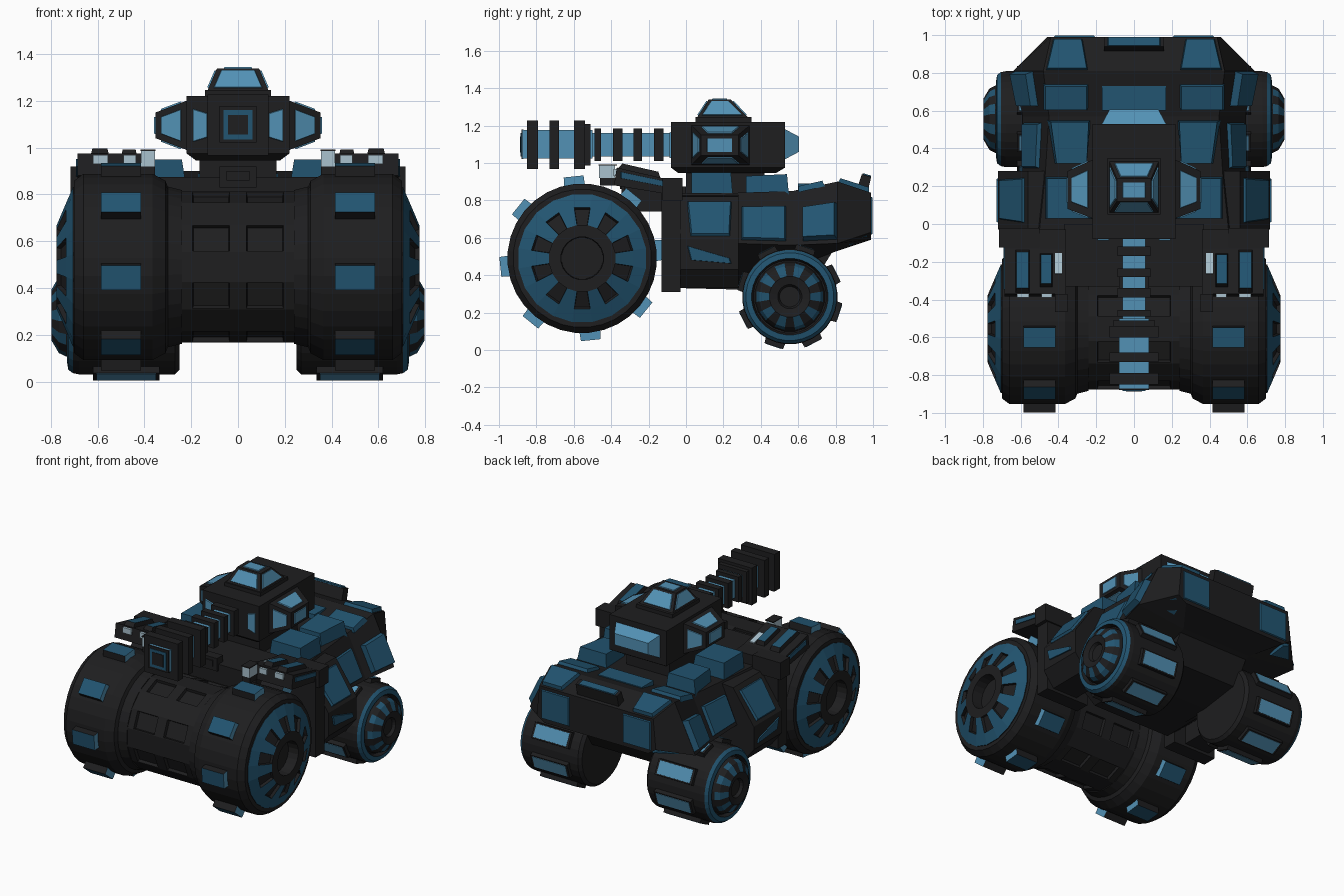
import bpy, bmesh, math
from mathutils import Vector as V

if "Cube" in bpy.data.objects:
    bpy.data.objects.remove(bpy.data.objects["Cube"])

MATS = []
for n, c in (("black", (.013, .013, .014)), ("deep_blue", (.016, .09, .165)),
             ("light_blue", (.085, .285, .46)), ("pale_grey", (.4, .54, .62))):
    m = bpy.data.materials.new(n)
    m.diffuse_color = (*c, 1)
    m.use_nodes = True
    m.node_tree.nodes["Principled BSDF"].inputs["Base Color"].default_value = m.diffuse_color
    MATS.append(m)
BLACK, BLUE, LIGHT, PALE = range(4)


def build(name, verts, faces, mats, mirror=False, post=None):
    bm = bmesh.new()
    for s in ((1, -1) if mirror else (1,)):
        vs = [bm.verts.new((v[0] * s, v[1], v[2])) for v in verts]
        for f, m in zip(faces, mats):
            bm.faces.new([vs[i] for i in f]).material_index = m
    bmesh.ops.recalc_face_normals(bm, faces=bm.faces)
    if post:
        post(bm)
    me = bpy.data.meshes.new(name)
    bm.to_mesh(me)
    bm.free()
    for m in MATS:
        me.materials.append(m)
    ob = bpy.data.objects.new(name, me)
    bpy.context.collection.objects.link(ob)
    return ob


HEXA = [(0, 1, 2, 3), (4, 5, 6, 7), (0, 1, 5, 4), (1, 2, 6, 5), (2, 3, 7, 6), (3, 0, 4, 7)]


def hexa(name, low, up, side=BLACK, top=None, mirror=False, ends=None):
    top = side if top is None else top
    ends = side if ends is None else ends
    return build(name, list(low) + list(up), HEXA, [side, top, side, ends, side, ends], mirror)


def rect(axis, a, u0, u1, v0, v1):
    r = []
    for u, v in ((u0, v0), (u1, v0), (u1, v1), (u0, v1)):
        c = [u, v]
        c.insert(axis, a)
        r.append(V(c))
    return r


def box(name, x0, x1, y0, y1, z0, z1, mat=BLACK, mirror=False):
    return hexa(name, rect(2, z0, x0, x1, y0, y1), rect(2, z1, x0, x1, y0, y1), mat, None, mirror)


def panel(name, quad, out, thick=.008, mat=BLUE, side=None, scale=1, inset=.9, mirror=True):
    """Raised plate on a quad; out is a rough outward direction."""
    q = [V(p) for p in quad]
    c = sum(q, V()) / 4
    q = [c + (p - c) * scale for p in q]
    n = (q[2] - q[0]).cross(q[3] - q[1]).normalized()
    if n.dot(V(out)) < 0:
        n = -n
    return hexa(name, [p - n * .012 for p in q], [c + (p - c) * inset + n * thick for p in q],
                mat if side is None else side, mat, mirror)


def prism(name, prof, x0, x1, mat=BLACK, mirror=True):
    n = len(prof)
    vs = [(x, y, z) for x in (x0, x1) for y, z in prof]
    fs = [tuple(range(n)), tuple(range(n, 2 * n))]
    fs += [(i, (i + 1) % n, n + (i + 1) % n, n + i) for i in range(n)]
    return build(name, vs, fs, [mat] * len(fs), mirror)


def lathe(name, prof, cy, cz, seg, rule=lambda b, s: BLACK, caps=(BLACK, BLACK), mirror=True, post=None):
    vs, fs, ms = [], [], []
    for x, r in prof:
        for s in range(seg):
            a = math.tau * (s + .5) / seg
            vs.append((x, cy + r * math.cos(a), cz + r * math.sin(a)))
    for b in range(len(prof) - 1):
        for s in range(seg):
            t = (s + 1) % seg
            fs.append((b * seg + s, b * seg + t, (b + 1) * seg + t, (b + 1) * seg + s))
            ms.append(rule(b, s))
    fs += [tuple(range(seg)), tuple(range(len(vs) - seg, len(vs)))]
    return build(name, vs, fs, ms + list(caps), mirror, post)


def pads(name, x0, x1, cy, cz, r0, r1, hw, phase, side, top, ends):
    for k in range(8):
        a = math.radians(phase + 45 * k)
        d, t = V((0, math.cos(a), math.sin(a))), V((0, -math.sin(a), math.cos(a)))
        ring = lambda r, w: [V((x, cy, cz)) + d * r + t * h for x, h in ((x0, -w), (x1, -w), (x1, w), (x0, w))]
        hexa(f"{name}_{k}", ring(r0, hw), ring(r1, hw * .95), side, top, True, ends)


# Front roller: drum with recessed hatches, wheels, hubs and tread pads
def recess(bm):
    fs = [f for f in bm.faces if len(f.verts) == 4 and .05 < abs(f.calc_center_median().x) < .19
          and round(math.atan2(f.calc_center_median().z - .49, f.calc_center_median().y + .555) / math.tau * 16) % 2]
    bmesh.ops.inset_individual(bm, faces=fs, thickness=.008, depth=0)
    bmesh.ops.inset_individual(bm, faces=fs, thickness=.006, depth=-.02)


def sink_spokes(bm):
    fs = [f for f in bm.faces if f.material_index == BLACK and .735 < abs(f.calc_center_median().x) < .765]
    bmesh.ops.inset_individual(bm, faces=fs, thickness=.004, depth=-.02)


FY, FZ, RY, RZ = -.555, .49, .555, .285
lathe("front_drum", [(x, .328) for x in (-.27, -.2, -.03, .03, .2, .27)], FY, FZ, 16, mirror=False, post=recess)
lathe("front_wheel", [(.24, .30), (.24, .33), (.30, .345), (.31, .37), (.365, .40), (.66, .40), (.70, .37), (.70, .33)],
      FY, FZ, 32)
lathe("front_hub", [(.69, .345), (.705, .345), (.735, .275), (.775, .18), (.775, .115), (.66, .11)],
      FY, FZ, 20, lambda b, s: BLUE if b == 1 or b == 2 and s % 2 else BLACK, (BLACK, BLUE), post=sink_spokes)
pads("front_pad", .415, .585, FY, FZ, .385, .44, .056, 6, BLACK, BLUE, LIGHT)

# Rear wheels
lathe("rear_wheel", [(.25, .235), (.27, .255), (.68, .255), (.705, .25), (.725, .235), (.73, .205), (.70, .195)],
      RY, RZ, 32, lambda b, s: BLUE if b in (3, 4) else BLACK)
lathe("rear_hub", [(.69, .19), (.735, .18), (.765, .165), (.797, .11), (.785, .065), (.765, .055)], RY, RZ, 20,
      lambda b, s: BLUE if b in (1, 2) and s % 2 else BLACK)
pads("rear_pad", .335, .62, RY, RZ, .24, .278, .055, 27, BLACK, BLACK, BLACK)
pads("rear_pad_face", .35, .605, RY, RZ, .27, .28, .046, 27, LIGHT, LIGHT, LIGHT)
prism("lower_hull", [(.0, .33), (.40, .32), (.68, .36), (.78, .52), (.6, .6), (0, .6)], -.27, .27, mirror=False)

# Hull lofted through stations: y, top half width and z, middle, bottom
ST = [(-.03, .50, .84, .60, .58, .30, .33), (.26, .47, .84, .59, .57, .30, .33),
      (.57, .45, .85, .59, .56, .27, .44), (.81, .48, .90, .64, .57, .27, .53),
      (.99, .44, .84, .46, .63, .40, .59)]
vs, fs = [], []
for y, a, az, b, bz, c, cz in ST:
    vs += [(a, y, az), (b, y, bz), (c, y, cz), (-c, y, cz), (-b, y, bz), (-a, y, az)]
for i in range(len(ST) - 1):
    fs += [(i * 6 + j, i * 6 + (j + 1) % 6, i * 6 + 6 + (j + 1) % 6, i * 6 + 6 + j) for j in range(6)]
fs += [tuple(range(6)), tuple(range(24, 30))]
build("hull", vs, fs, [BLACK] * len(fs))


def on_hull(i, j, u0, u1, v0, v1):
    """Quad on hull face strip j (0 upper side, 1 lower side) between stations i and i+1."""
    g = lambda u, v: V(vs[i * 6 + j]).lerp(V(vs[i * 6 + j + 1]), v).lerp(
        V(vs[i * 6 + 6 + j]).lerp(V(vs[i * 6 + 7 + j]), v), u)
    return [g(u0, v0), g(u1, v0), g(u1, v1), g(u0, v1)]


panel("hull_mid_panel", on_hull(1, 0, .1, .9, .27, .94), (1, 0, 0), .02)
panel("hull_rear_side_panel", on_hull(2, 0, .22, 1.0, .35, .94), (1, 0, 0), .04)
panel("hull_under_panel", on_hull(3, 1, .3, .9, .1, .7), (1, 0, -1), .006)

# Deck blocks and rear deck panels
hexa("deck_block_front", rect(2, .83, .22, .47, .03, .25), rect(2, .95, .24, .46, .03, .24), BLUE, None, True)
hexa("deck_block_middle", [V(p) for p in ((.25, .32, .83), (.42, .32, .83), (.46, .55, .83), (.23, .55, .83))],
     [V(p) for p in ((.25, .32, .93), (.41, .32, .93), (.44, .54, .94), (.24, .54, .94))], BLUE, None, True)
panel("deck_panel_rear", [(.24, .60, .855), (.48, .60, .855), (.48, .74, .887), (.24, .74, .887)], (0, 0, 1), .02)
panel("deck_panel_tail", [(.24, .81, .897), (.47, .81, .897), (.43, .98, .843), (.27, .98, .843)], (0, 0, 1), .025)
box("deck_center_panel", -.17, .17, .6, .73, .84, .89, BLUE)
prism("tail_fin", [(.91, .85), (.94, .94), (.99, .925), (.97, .84)], -.16, .16, mirror=False)
panel("tail_fin_panel", [(-.15, .942, .94), (.15, .942, .94), (.15, .99, .926), (-.15, .99, .926)], (0, 0, 1),
      .006, mirror=False)
panel("tail_plate", rect(1, .99, .2, .43, .61, .825), (0, 1, 0), .008)

# Side skirts between the axles
sk = [(.45, .83), (.56, .82), (.72, .59), (.72, .43), (.64, .33), (.45, .33)]
n = len(sk)
build("side_skirt", [(x, y, z) for y in (-.03, .28) for x, z in sk],
      [tuple(range(n)), tuple(range(n, 2 * n))] + [(i, (i + 1) % n, n + (i + 1) % n, n + i) for i in range(n)],
      [BLACK] * (n + 2), True)
panel("skirt_panel", [(.575, 0, .795), (.575, .25, .795), (.71, .24, .605), (.71, .02, .605)], (1, 0, 1), .015)
panel("skirt_wedge", [(.72, 0, .56), (.72, .02, .48), (.72, .25, .46), (.72, .24, .49)], (1, 0, 0), .008)

# Front bulkhead, deck and fenders
box("bulkhead_side", .36, .69, -.13, -.03, .31, .86, mirror=True)
box("bulkhead_center", -.36, .36, -.13, -.03, .5, .86)
box("bulkhead_cap", .5, .715, -.125, -.02, .80, .92, mirror=True)
box("front_deck", -.37, .37, -.33, .0, .74, .875)
box("deck_latch", -.08, .08, -.345, -.28, .83, .92)
box("deck_latch_inset", -.05, .05, -.352, -.34, .86, .9)
prism("front_fender", [(-.385, .88), (-.37, .975), (-.13, .92), (-.03, .91), (-.03, .83), (-.14, .84)], .36, .685)
ft = lambda x0, x1, y0, y1: [(x, y, .975 - (y + .37) * .229) for x, y in ((x0, y0), (x1, y0), (x1, y1), (x0, y1))]
for nm, x0, x1, y0, y1 in (("outer", .55, .63, -.37, -.13), ("inner", .43, .50, -.34, -.15)):
    panel(f"fender_rail_{nm}", ft(x0, x1, y0, y1), (0, 0, 1), .028, BLUE, BLACK, inset=.8)
    box(f"fender_lamp_{nm}", x0 + .005, x1 - .01, -.388, -.37, .93, .968, PALE, True)
panel("fender_slit", ft(.38, .42, -.27, -.15), (0, 0, 1), .006, PALE)
panel("fender_side_stripe", [(.685, -.36, .955), (.685, -.05, .89), (.685, -.05, .86), (.685, -.36, .92)], (1, 0, 0),
      .006)
box("headlamp_arm", .355, .415, -.46, -.37, .88, .92, BLACK, True)
box("headlamp", .355, .415, -.465, -.38, .92, .985, PALE, True)
box("headlamp_cap", .353, .417, -.467, -.37, .985, .992, BLACK, True)

# Turret
box("turret_neck", -.165, .165, .0, .42, .84, .95)
hexa("turret_base", rect(2, .945, -.18, .18, -.04, .48), rect(2, .975, -.22, .22, -.08, .53))
box("turret", -.22, .22, -.08, .53, .975, 1.22)
panel("turret_front_window", [(.13, -.08, 1.04), (.195, -.08, 1.02), (.195, -.08, 1.17), (.13, -.08, 1.15)],
      (0, -1, 0), .008, LIGHT)
hexa("turret_tail", rect(1, .53, -.17, .17, 1.02, 1.18), rect(1, .605, -.13, .13, 1.06, 1.14), LIGHT)


def paneled(name, low, up, scale, mirror, cen):
    """Black frustum with light windows on each sloped side and its end."""
    hexa(name, low, up, BLACK, None, mirror)
    for k in range(4):
        q = [low[k], low[(k + 1) % 4], up[(k + 1) % 4], up[k]]
        panel(f"{name}_window_{k}", q, sum(q, V()) / 4 - V(cen), .006, LIGHT, scale=scale, mirror=mirror)
    panel(f"{name}_window_end", up, sum(up, V()) / 4 - V(cen), .006, LIGHT, scale=.72, mirror=mirror)


paneled("side_pod", rect(0, .22, .03, .34, .99, 1.20), rect(0, .352, .08, .28, 1.04, 1.15), .7, True, (.26, .18, 1.1))
box("hatch_rim", -.14, .14, .05, .35, 1.21, 1.245)
paneled("hatch", rect(2, 1.245, -.13, .13, .06, .33), rect(2, 1.338, -.09, .09, .12, .24), .86, False, (0, .18, 1.27))

# Cannon: square barrel with square cooling plates
box("barrel_rear", -.06, .06, -.52, -.07, 1.035, 1.16, LIGHT)
box("barrel_front", -.08, .08, -.875, -.5, 1.025, 1.175, LIGHT)
for k, (y0, y1, h) in enumerate(((-.85, -.79, .13), (-.73, -.68, .13), (-.60, -.54, .13), (-.54, -.51, .11),
                                 (-.49, -.455, .088), (-.39, -.34, .088), (-.28, -.235, .088), (-.17, -.12, .088))):
    box(f"barrel_plate_{k}", -h, h, y0, y1, 1.097 - h, 1.097 + h)
box("muzzle_rim", -.08, .08, -.88, -.87, 1.022, 1.178, BLACK)
box("muzzle_frame", -.062, .062, -.884, -.875, 1.035, 1.16, BLUE)
box("muzzle_bore", -.043, .043, -.887, -.88, 1.055, 1.14, BLACK)
